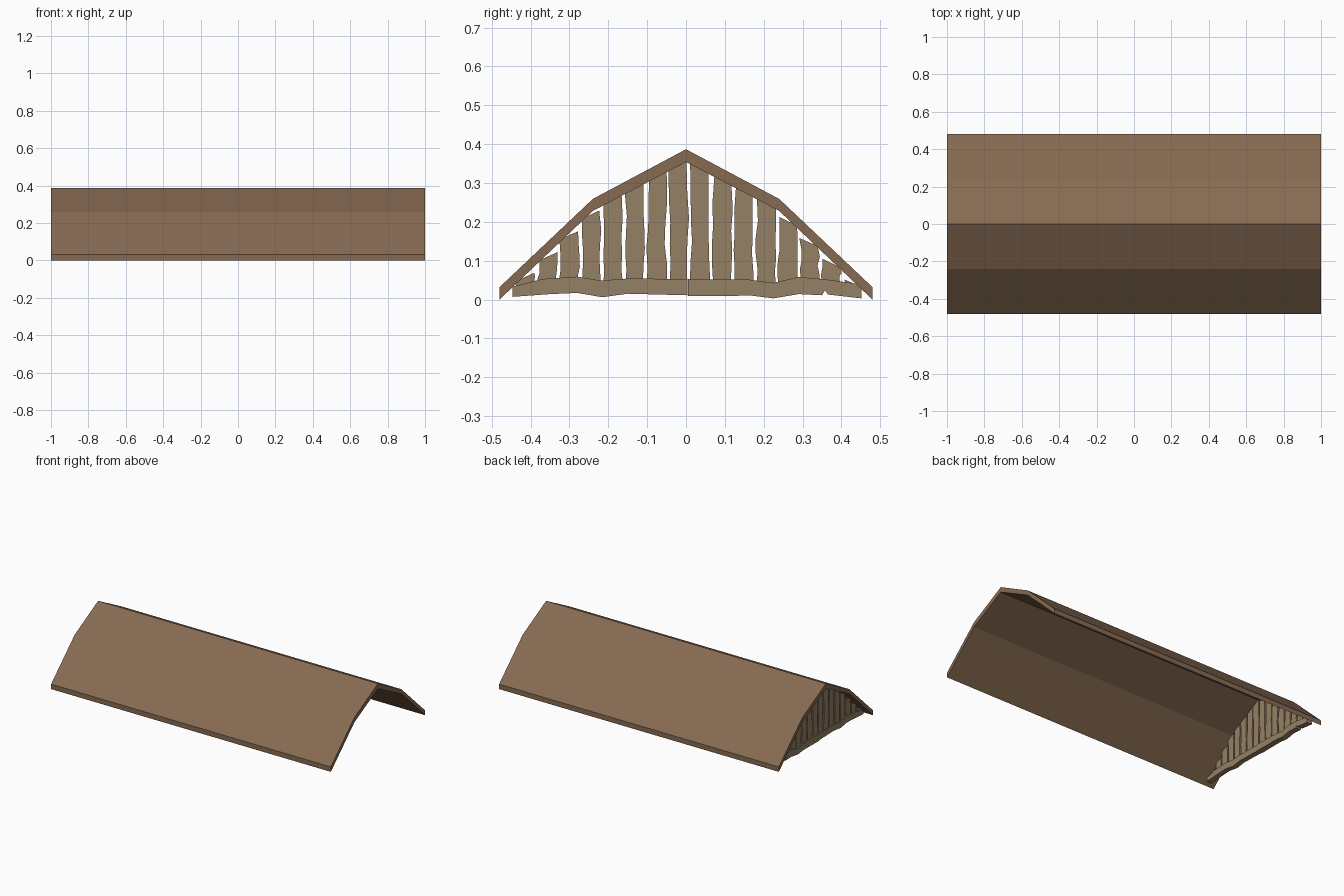
import bpy, bmesh, random

if "Cube" in bpy.data.objects:
    bpy.data.objects.remove(bpy.data.objects["Cube"])

random.seed(4)


def material(name, rgb):
    m = bpy.data.materials.new(name)
    m.diffuse_color = (*rgb, 1)
    m.use_nodes = True
    m.node_tree.nodes["Principled BSDF"].inputs["Base Color"].default_value = m.diffuse_color
    return m


ROOF = material("roof_brown", (0.24, 0.145, 0.085))
PLANK = material("plank_tan", (0.30, 0.215, 0.13))


def extrude_profile(name, pts, x0, x1, mat):
    """Solid from a closed (y, z) outline, extruded along x."""
    bm = bmesh.new()
    face = bm.faces.new([bm.verts.new((x0, y, z)) for y, z in pts])
    ext = bmesh.ops.extrude_face_region(bm, geom=[face])
    moved = [g for g in ext["geom"] if isinstance(g, bmesh.types.BMVert)]
    bmesh.ops.translate(bm, verts=moved, vec=(x1 - x0, 0, 0))
    bmesh.ops.recalc_face_normals(bm, faces=bm.faces)
    me = bpy.data.meshes.new(name)
    bm.to_mesh(me)
    bm.free()
    me.materials.append(mat)
    ob = bpy.data.objects.new(name, me)
    bpy.context.collection.objects.link(ob)
    return ob


# Two-pitch roof shell, open along the bottom
outer = [(0.48, 0.035), (0.24, 0.262), (0, 0.39)]
inner = [(0, 0.357), (0.24, 0.231), (0.48, 0.003)]


def mirrored(half):
    return half + [(-y, z) for y, z in reversed(half[:-1])]


top = mirrored(outer)
under = [(-y, z) for y, z in mirrored(inner[::-1])]
extrude_profile("roof_shell", top + under, -1, 1, ROOF)


def ceiling(y):
    y = abs(y)
    if y < 0.24:
        return 0.357 - y * 0.525
    return 0.231 - (y - 0.24) * 0.95


# Rough upright planks closing the left gable, set in from the roof end
PITCH, GAP = 0.0562, 0.009
for i in range(-8, 8):
    a = 0.009 + i * PITCH + GAP / 2
    b = a + PITCH - GAP
    near, far = sorted((a, b), key=abs)
    z_far = ceiling(far) + 0.006
    z_near = min(z_far + 0.45 * (b - a), ceiling(near) + 0.01)
    za, zb = (z_near, z_far) if near == a else (z_far, z_near)

    def edge(y, z_top):
        ts = [0, 0.2, 0.38, 0.55, 0.75, 1]
        return [(y + random.uniform(-0.0035, 0.0035), 0.03 + t * (z_top - 0.03))
                for t in ts]

    extrude_profile(f"gable_plank_{i + 9}", edge(a, za) + edge(b, zb)[::-1],
                    -0.95, -0.932, PLANK)

# Two worn boards along the foot of the gable
left_board = [(-0.447, 0.01), (-0.35, 0.017), (-0.28, 0.02), (-0.215, 0.009),
              (-0.15, 0.018), (0.004, 0.014), (0.004, 0.056), (-0.15, 0.057),
              (-0.22, 0.052), (-0.28, 0.062), (-0.37, 0.056), (-0.447, 0.036)]
right_board = [(0.005, 0.012), (0.17, 0.013), (0.225, 0.006), (0.29, 0.017),
               (0.35, 0.014), (0.358, 0.027), (0.365, 0.016), (0.452, 0.006),
               (0.452, 0.042), (0.36, 0.055), (0.29, 0.061), (0.225, 0.046),
               (0.165, 0.054), (0.005, 0.056)]
extrude_profile("gable_foot_board_left", left_board, -0.955, -0.922, PLANK)
extrude_profile("gable_foot_board_right", right_board, -0.957, -0.920, PLANK)

# Rest the eaves on the ground
for ob in bpy.data.objects:
    if ob.type == 'MESH':
        ob.location.z = -0.003
